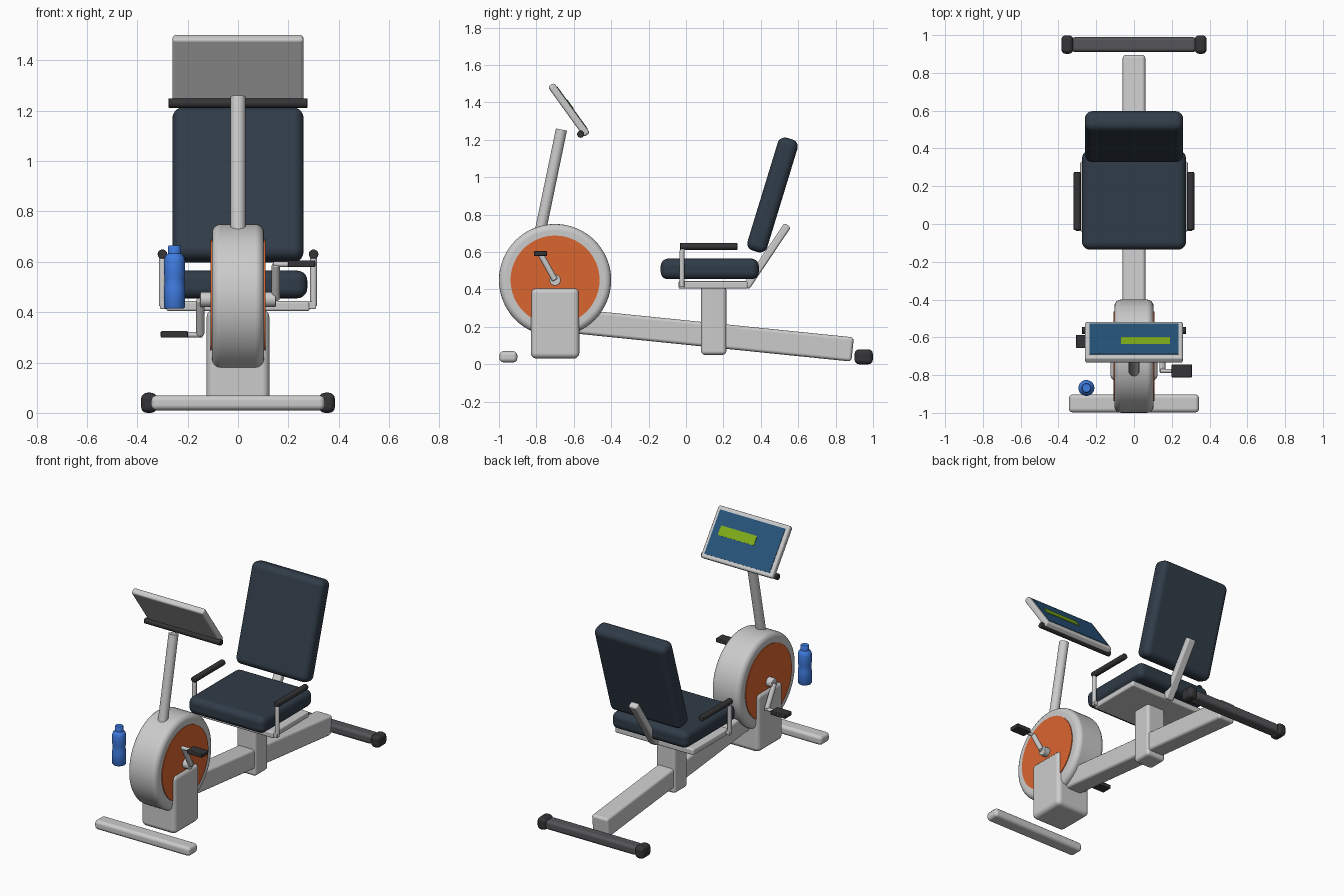
import bpy, bmesh
from math import radians, cos, sin
from mathutils import Vector, Matrix

if "Cube" in bpy.data.objects:
    bpy.data.objects.remove(bpy.data.objects["Cube"])


def mat(name, r, g, b):
    m = bpy.data.materials.new(name)
    m.diffuse_color = (r, g, b, 1)
    m.use_nodes = True
    m.node_tree.nodes["Principled BSDF"].inputs["Base Color"].default_value = m.diffuse_color
    return m


NAVY = mat("navy_vinyl", 0.03, 0.045, 0.065)
BLACK = mat("black_rubber", 0.035, 0.035, 0.038)
STEEL = mat("dark_steel", 0.09, 0.09, 0.1)
ORANGE = mat("orange_plastic", 0.70, 0.13, 0.03)
BLUE = mat("bottle_blue", 0.05, 0.2, 0.75)
SCREEN = mat("screen_blue", 0.02, 0.09, 0.2)
GREEN = mat("display_green", 0.22, 0.42, 0.01)


def finish(name, bm, material=None, bevel=0, segments=3):
    me = bpy.data.meshes.new(name)
    bmesh.ops.recalc_face_normals(bm, faces=bm.faces)
    bm.to_mesh(me)
    bm.free()
    ob = bpy.data.objects.new(name, me)
    bpy.context.collection.objects.link(ob)
    if material:
        me.materials.append(material)
    bpy.ops.object.select_all(action='DESELECT')
    bpy.context.view_layer.objects.active = ob
    ob.select_set(True)
    bpy.ops.object.shade_smooth_by_angle(angle=radians(40))
    if bevel:
        b = ob.modifiers.new("round", 'BEVEL')
        b.width, b.segments, b.harden_normals = bevel, segments, True
        b.limit_method, b.angle_limit = 'ANGLE', radians(40)
    return ob


def box(name, center, size, tilt=0, material=None, bevel=0.01, segments=3):
    """Rounded box tilted about the x axis."""
    bm = bmesh.new()
    bmesh.ops.create_cube(bm, size=1, matrix=Matrix.Diagonal((*size, 1)))
    ob = finish(name, bm, material, bevel, segments)
    ob.location, ob.rotation_euler = center, (radians(tilt), 0, 0)
    return ob


def rod(name, a, b, r, material=None, bevel=0, sides=24, segments=3):
    """Cylinder from point a to point b."""
    a, b = Vector(a), Vector(b)
    bm = bmesh.new()
    bmesh.ops.create_cone(bm, cap_ends=True, segments=sides, radius1=r, radius2=r, depth=(b - a).length)
    ob = finish(name, bm, material, bevel, segments)
    ob.location = (a + b) / 2
    ob.rotation_euler = (b - a).to_track_quat('Z', 'Y').to_euler()
    return ob


def lathe(name, profile, center, material=None, sides=32):
    """Spin (radius, height) points round a vertical axis."""
    bm = bmesh.new()
    vs = [bm.verts.new((r, 0, z)) for r, z in profile]
    es = [bm.edges.new(p) for p in zip(vs, vs[1:])]
    bmesh.ops.spin(bm, geom=vs + es, cent=(0, 0, 0), axis=(0, 0, 1), angle=radians(360), steps=sides)
    bmesh.ops.remove_doubles(bm, verts=bm.verts, dist=1e-4)
    ob = finish(name, bm, material)
    ob.location = center
    return ob


# Frame
box("main_beam", (0, 0.095, 0.16), (0.12, 1.60, 0.13), -5.8, bevel=0.018)
box("front_stabilizer", (0, -0.95, 0.04), (0.69, 0.096, 0.06), bevel=0.022)
box("rear_stabilizer", (0, 0.95, 0.04), (0.66, 0.08, 0.06), material=STEEL, bevel=0.02)
for s, side in ((-1, "left"), (1, "right")):
    box(f"rear_foot_{side}", (s * 0.353, 0.95, 0.04), (0.064, 0.098, 0.08), material=BLACK, bevel=0.024)

# Flywheel housing and its base
rod("flywheel_housing", (-0.104, -0.70, 0.45), (0.104, -0.70, 0.45), 0.30, bevel=0.035, sides=64, segments=4)
rod("flywheel_cover", (-0.109, -0.70, 0.45), (0.109, -0.70, 0.45), 0.238, ORANGE, sides=64)
box("housing_base", (0, -0.70, 0.22), (0.25, 0.26, 0.38), bevel=0.03)

# Cranks and pedals, opposite each other
rod("crank_axle", (-0.15, -0.70, 0.45), (0.15, -0.70, 0.45), 0.03, bevel=0.005)
for s, side in ((-1, "left"), (1, "right")):
    py, pz = -0.70 - s * 0.078, 0.45 + s * 0.14
    rod(f"crank_arm_{side}", (s * 0.15, -0.70, 0.45), (s * 0.15, py, pz), 0.016, bevel=0.005)
    rod(f"pedal_axle_{side}", (s * 0.14, py, pz), (s * 0.22, py, pz), 0.011)
    box(f"pedal_{side}", (s * 0.253, py, pz + 0.002), (0.108, 0.07, 0.026), material=BLACK, bevel=0.005)

# Console mast
rod("console_mast", (0, -0.81, 0.56), (0, -0.666, 1.255), 0.03)

# Console: plate, screen and display share one tilted frame
TILT = 35.8


def on_console(x, out, up):
    a = radians(TILT)
    return (x, -0.626 + out * cos(a) - up * sin(a), 1.36 + out * sin(a) + up * cos(a))


box("console_body", on_console(0, 0, 0), (0.52, 0.04, 0.33), TILT, bevel=0.013)
box("console_screen", on_console(0, 0.02, 0), (0.472, 0.006, 0.28), TILT, SCREEN, 0)
box("console_display", on_console(0.06, 0.022, 0.02), (0.26, 0.008, 0.06), TILT, GREEN, 0)
rod("console_handle", (-0.276, -0.563, 1.23), (0.276, -0.563, 1.23), 0.019, BLACK, bevel=0.004)

# Seat
box("seat_column", (0, 0.148, 0.235), (0.14, 0.135, 0.37), bevel=0.02)
box("seat_plate", (0, 0.145, 0.424), (0.57, 0.37, 0.04), bevel=0.01)
box("seat_cushion", (0, 0.127, 0.51), (0.55, 0.525, 0.11), material=NAVY, bevel=0.04, segments=5)
box("backrest_cushion", (0, 0.4625, 0.905), (0.52, 0.11, 0.63), -17, NAVY, 0.04, 5)
box("backrest_support", (0, 0.432, 0.578), (0.06, 0.042, 0.40), -33.9, bevel=0.012)

# Armrests: bent tube with a rubber grip
for s, side in ((-1, "left"), (1, "right")):
    cu = bpy.data.curves.new(f"armrest_tube_{side}", 'CURVE')
    cu.dimensions, cu.bevel_depth, cu.bevel_resolution = '3D', 0.014, 3
    cu.use_fill_caps = True
    path = [(-0.022, 0.425), (-0.022, 0.60), (-0.018, 0.618), (0.0, 0.628), (0.26, 0.628)]
    sp = cu.splines.new('POLY')
    sp.points.add(len(path) - 1)
    for p, (y, z) in zip(sp.points, path):
        p.co = (s * 0.30, y, z, 1)
    bpy.context.collection.objects.link(bpy.data.objects.new(cu.name, cu))
    rod(f"armrest_grip_{side}", (s * 0.30, -0.033, 0.63), (s * 0.30, 0.275, 0.63), 0.019, BLACK, bevel=0.005)
    box(f"armrest_bracket_{side}", (s * 0.285, -0.022, 0.427), (0.05, 0.028, 0.03), bevel=0.005)

# Water bottle
lathe("water_bottle", [(0, 0), (0.038, 0), (0.042, 0.006), (0.042, 0.08), (0.039, 0.10), (0.039, 0.12),
                       (0.042, 0.14), (0.042, 0.19), (0.037, 0.207), (0.026, 0.218), (0.026, 0.245),
                       (0.022, 0.25), (0, 0.25)], (-0.252, -0.868, 0.415), BLUE)
